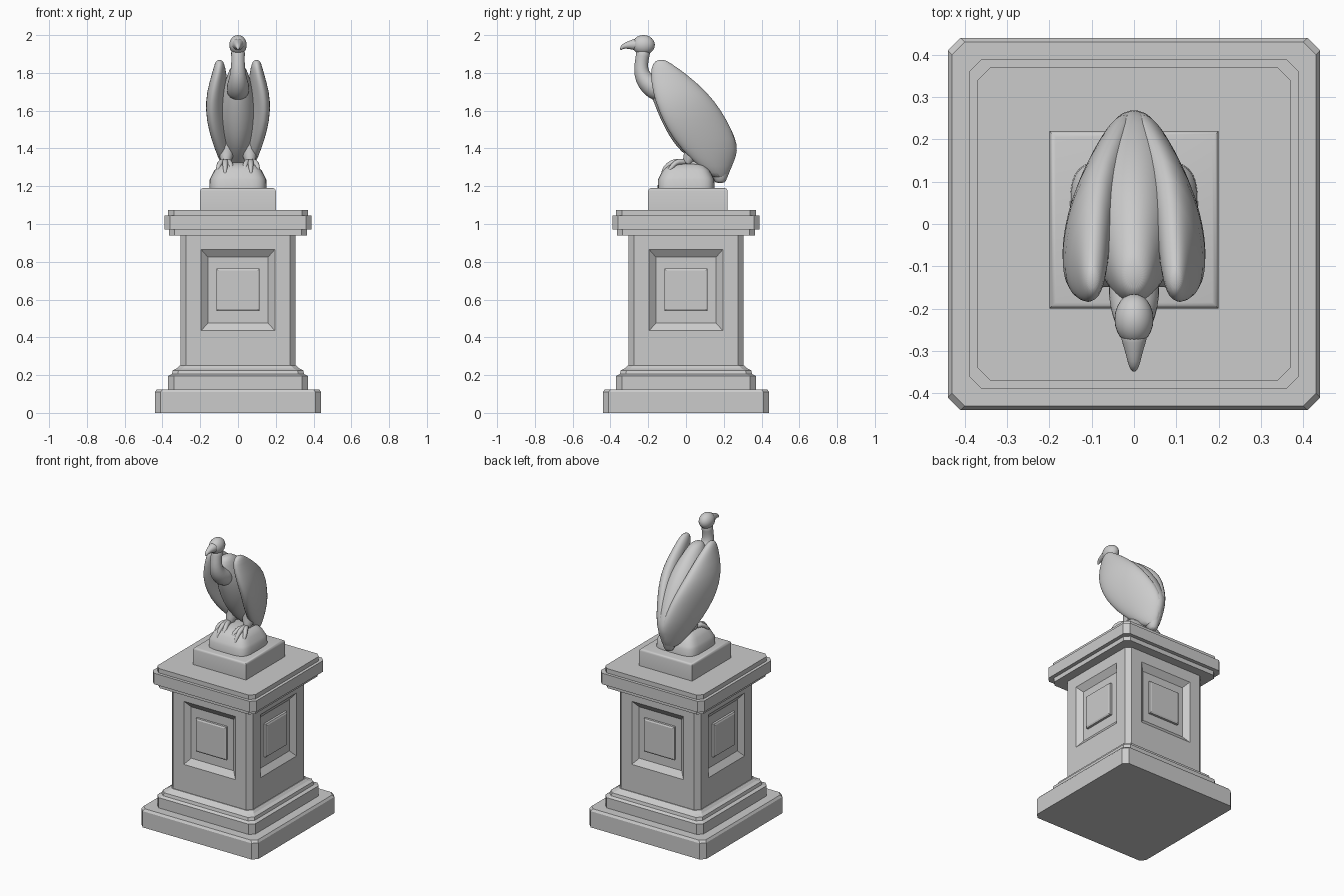
import bpy, bmesh
from math import sin, cos, pi
from mathutils import Vector

if "Cube" in bpy.data.objects:
    bpy.data.objects.remove(bpy.data.objects["Cube"])


def finish(name, bm, angle=0.6, subsurf=0, mirror=False):
    bmesh.ops.recalc_face_normals(bm, faces=bm.faces)
    me = bpy.data.meshes.new(name)
    bm.to_mesh(me)
    bm.free()
    ob = bpy.data.objects.new(name, me)
    bpy.context.collection.objects.link(ob)
    if mirror:
        ob.modifiers.new("mirror", "MIRROR").use_mirror_merge = False
    if subsurf:
        ob.modifiers.new("smooth", "SUBSURF").levels = subsurf
        ob.modifiers["smooth"].render_levels = subsurf
    if angle:
        bpy.ops.object.select_all(action="DESELECT")
        ob.select_set(True)
        bpy.context.view_layer.objects.active = ob
        bpy.ops.object.shade_smooth_by_angle(angle=angle)
    return ob


def skin(bm, rings):
    """Join rings of points into a capped tube."""
    vs = [[bm.verts.new(p) for p in r] for r in rings]
    n = len(vs[0])
    for a, b in zip(vs, vs[1:]):
        for i in range(n):
            j = (i + 1) % n
            bm.faces.new((a[i], a[j], b[j], b[i]))
    bm.faces.new(vs[0][::-1])
    bm.faces.new(vs[-1])


def octagon(h, z, c=0.03):
    k = h - c
    return [(x, y, z) for x, y in ((h, -k), (h, k), (k, h), (-k, h),
                                   (-h, k), (-h, -k), (-k, -h), (k, -h))]


def slab(name, profile):
    bm = bmesh.new()
    skin(bm, [octagon(h, z) for z, h in profile])
    return finish(name, bm, 0)


def oval(z, yf, yb, cx, rx, shear=0, power=1, n=32):
    """Horizontal section; shear leans its back toward the centre."""
    out = []
    for i in range(n):
        t = 2 * pi * i / n
        c, s = cos(t), sin(t)
        c = abs(c) ** power * (1 if c > 0 else -1)
        s = abs(s) ** power * (1 if s > 0 else -1)
        out.append((cx + rx * c - shear * s, (yf + yb) / 2 + (yb - yf) / 2 * s, z))
    return out


def tube(bm, path, n=16):
    """Round tube through (x, y, z, radius) points."""
    pts = [Vector(p[:3]) for p in path]
    rings = []
    for i, p in enumerate(pts):
        d = (pts[min(i + 1, len(pts) - 1)] - pts[max(i - 1, 0)]).normalized()
        u = (Vector((1, 0, 0)) - d * d.x).normalized()
        v = d.cross(u)
        rings.append([p + path[i][3] * (u * cos(2 * pi * k / n) + v * sin(2 * pi * k / n))
                      for k in range(n)])
    skin(bm, rings)


# stepped footing and cornice
slab("footing", [(0, .44), (.11, .44), (.125, .43), (.125, .37), (.195, .37),
                 (.205, .35), (.225, .345), (.235, .325), (.25, .31)])
slab("cornice", [(.94, .365), (.97, .365), (.97, .39), (1.045, .39),
                 (1.045, .37), (1.075, .37)])

# shaft with a sunk panel and raised tile on each side
bm = bmesh.new()
PANEL = [(.275, .25, .94, 0), (.195, .435, .865, 0), (.16, .475, .825, -.03),
         (.115, .54, .765, -.03), (.115, .54, .765, -.015), (.105, .55, .755, -.01)]
for q in range(4):
    ca, sa = round(cos(q * pi / 2)), round(sin(q * pi / 2))
    loops = []
    for w, z0, z1, d in PANEL:
        y = -.305 - d
        loops.append([bm.verts.new((x * ca - y * sa, x * sa + y * ca, z))
                      for x, z in ((-w, z0), (w, z0), (w, z1), (-w, z1))])
    for a, b in zip(loops, loops[1:]):
        for i in range(4):
            j = (i + 1) % 4
            bm.faces.new((a[i], a[j], b[j], b[i]))
    bm.faces.new(loops[-1])
    # chamfered corner
    bm.faces.new([bm.verts.new((x * ca - y * sa, x * sa + y * ca, z)) for x, y, z in
                  ((.275, -.305, .25), (.305, -.275, .25), (.305, -.275, .94), (.275, -.305, .94))])
bmesh.ops.remove_doubles(bm, verts=bm.verts, dist=1e-5)
bmesh.ops.holes_fill(bm, edges=bm.edges, sides=0)
finish("shaft", bm, 0)

# statue plinth
bm = bmesh.new()
bmesh.ops.create_cube(bm, size=1)
for v in bm.verts:
    v.co = (v.co.x * .4, v.co.y * .42 + .01, 1.1325 + v.co.z * .115)
bmesh.ops.bevel(bm, geom=[e for e in bm.edges if all(v.co.z > 1.15 for v in e.verts)],
                offset=.015, segments=3, profile=.5, affect="EDGES")
finish("statue_plinth", bm, 0.8)

# rock perch
bm = bmesh.new()
skin(bm, [oval(z, -h * .99, h, 0, h, 0, .45) for z, h in
          ((1.18, .152), (1.235, .15), (1.25, .142), (1.285, .125), (1.31, .1), (1.325, .06))])
finish("rock", bm, 0.8)

# torso and tail
bm = bmesh.new()
skin(bm, [oval(z, a, b, 0, w) for z, a, b, w in
          ((1.845, -.15, -.09, .02), (1.825, -.178, -.05, .045), (1.76, -.195, .04, .065),
           (1.7, -.192, .11, .09), (1.6, -.155, .188, .11), (1.5, -.11, .242, .108),
           (1.42, -.06, .274, .085), (1.36, 0, .268, .068), (1.3, .08, .24, .05),
           (1.24, .145, .217, .033), (1.215, .155, .205, .022))])
finish("torso", bm, 1.2, 1)

# folded wings
bm = bmesh.new()
skin(bm, [oval(*r) for r in
          ((1.87, -.15, -.11, .098, .012), (1.85, -.177, -.08, .098, .026),
           (1.8, -.188, -.005, .099, .037, .006), (1.7, -.178, .112, .108, .055, .022),
           (1.6, -.145, .188, .1, .06, .042), (1.5, -.1, .243, .08, .058, .05),
           (1.4, -.03, .278, .057, .052, .045), (1.3, .07, .242, .034, .04, .03),
           (1.24, .15, .217, .016, .022, .012))])
finish("wings", bm, 1.2, 1, True)

# curved neck
bm = bmesh.new()
tube(bm, [(0, y, z, r) for y, z, r in
          ((-.11, 1.69, .06), (-.17, 1.72, .063), (-.215, 1.755, .052), (-.238, 1.8, .041),
           (-.237, 1.85, .036), (-.23, 1.89, .036), (-.222, 1.93, .04))])
finish("neck", bm, 1.2, 1)

# head
bm = bmesh.new()
bmesh.ops.create_uvsphere(bm, u_segments=24, v_segments=16, radius=1)
for v in bm.verts:
    v.co = (v.co.x * .046, -.225 + v.co.y * .06, 1.948 + v.co.z * .052)
finish("head", bm, 1.2)

# hooked beak
bm = bmesh.new()
tube(bm, [(0, y, z, r) for y, z, r in
          ((-.245, 1.95, .04), (-.28, 1.95, .028), (-.31, 1.946, .019),
           (-.332, 1.941, .014), (-.343, 1.93, .008), (-.346, 1.92, .003))])
finish("beak", bm, 1.2, 1)

# legs with clawed toes
bm = bmesh.new()
tube(bm, [(.06, .05, 1.46, .06), (.06, .04, 1.4, .052), (.062, .02, 1.355, .034),
          (.065, .0, 1.31, .024)])
for tx, ty in ((.035, -.09), (.068, -.1), (.105, -.07)):
    mx, my = (tx + .065) / 2, ty / 2 - .01
    tube(bm, [(.065, .005, 1.325, .018), (mx, my, 1.335, .017), (tx, ty, 1.31, .014),
              (tx, ty - .022, 1.28, .011), (tx, ty - .028, 1.25, .004)], 10)
tube(bm, [(.065, 0, 1.325, .018), (.07, .05, 1.325, .015), (.07, .085, 1.3, .008)], 10)
finish("legs", bm, 1.2, 1, True)
